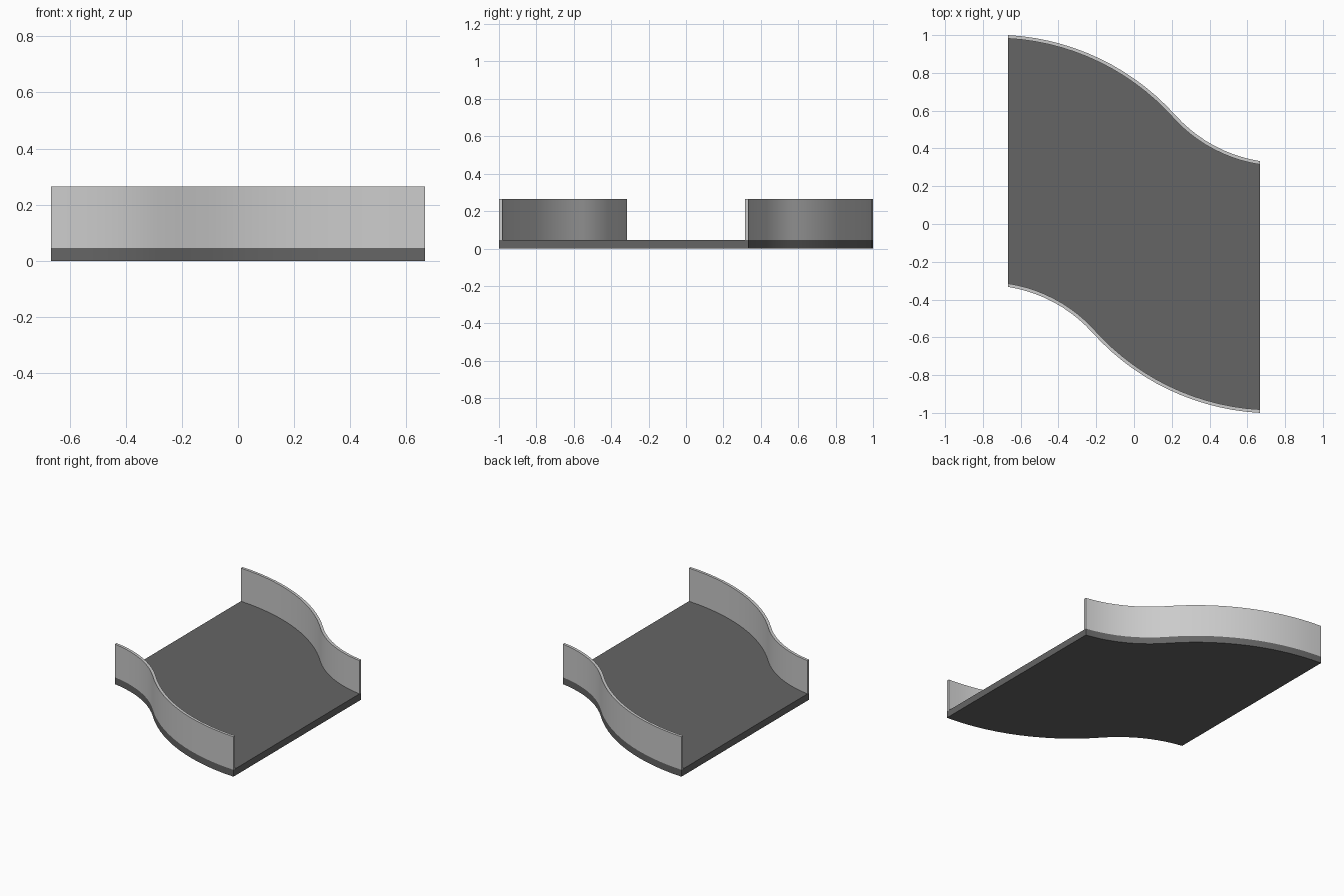
import bpy
import bmesh
import math

if "Cube" in bpy.data.objects:
    bpy.data.objects.remove(bpy.data.objects["Cube"])

FLOOR_TOP, RAIL_TOP, RAIL_T = 0.045, 0.264, 0.018


def arc(p, q, turn, n):
    """Circular arc from p to q; positive turn bulges left of travel."""
    dx, dy = q[0] - p[0], q[1] - p[1]
    length, heading = math.hypot(dx, dy), math.atan2(dy, dx)
    r = length / (2 * math.sin(turn / 2))
    start = heading + turn / 2
    pts = []
    for i in range(n + 1):
        t = turn * i / n
        chord, ang = 2 * r * math.sin(t / 2), start - t / 2
        pts.append((p[0] + chord * math.cos(ang), p[1] + chord * math.sin(ang)))
    return pts


def material(name, grey):
    mat = bpy.data.materials.new(name)
    mat.diffuse_color = (grey, grey, grey, 1)
    mat.use_nodes = True
    mat.node_tree.nodes["Principled BSDF"].inputs["Base Color"].default_value = mat.diffuse_color
    return mat


def extrude(name, outline, z0, z1, mat):
    """Solid made by raising a flat outline from z0 to z1."""
    bm = bmesh.new()
    face = bm.faces.new([bm.verts.new((x, y, z0)) for x, y in outline])
    res = bmesh.ops.extrude_face_region(bm, geom=[face], use_keep_orig=True)
    top = [v for v in res["geom"] if isinstance(v, bmesh.types.BMVert)]
    bmesh.ops.translate(bm, verts=top, vec=(0, 0, z1 - z0))
    bmesh.ops.recalc_face_normals(bm, faces=bm.faces[:])
    mesh = bpy.data.meshes.new(name)
    bm.to_mesh(mesh)
    bm.free()
    mesh.materials.append(mat)
    obj = bpy.data.objects.new(name, mesh)
    bpy.context.collection.objects.link(obj)
    bpy.context.view_layer.objects.active = obj
    bpy.ops.object.select_all(action="DESELECT")
    obj.select_set(True)
    bpy.ops.object.shade_smooth_by_angle(angle=math.radians(30))
    return obj


def turned(pts):
    """Half turn about the centre."""
    return [(-x, -y) for x, y in pts]


# S-shaped outer edge: long convex sweep, then a short concave one
bend = (0.22, 0.575)
edge = arc((-0.667, 1.0), bend, math.radians(45), 14)
edge += arc(bend, (0.667, 0.333), math.radians(-39), 10)[1:]

# Inner rail edge, offset by the rail thickness and trimmed square at the ends
inner = []
for i, (x, y) in enumerate(edge):
    a, b = edge[max(i - 1, 0)], edge[min(i + 1, len(edge) - 1)]
    slope = (b[1] - a[1]) / (b[0] - a[0])
    inner.append((x, y - RAIL_T * math.hypot(1, slope)))

# Dark floor slab and the two lighter curved side rails
dark = material("dark_grey", 0.13)
light = material("mid_grey", 0.56)
extrude("floor", edge + turned(edge), 0, FLOOR_TOP, dark)
rail = edge + inner[::-1]
extrude("back_rail", rail, FLOOR_TOP, RAIL_TOP, light)
extrude("front_rail", turned(rail), FLOOR_TOP, RAIL_TOP, light)
